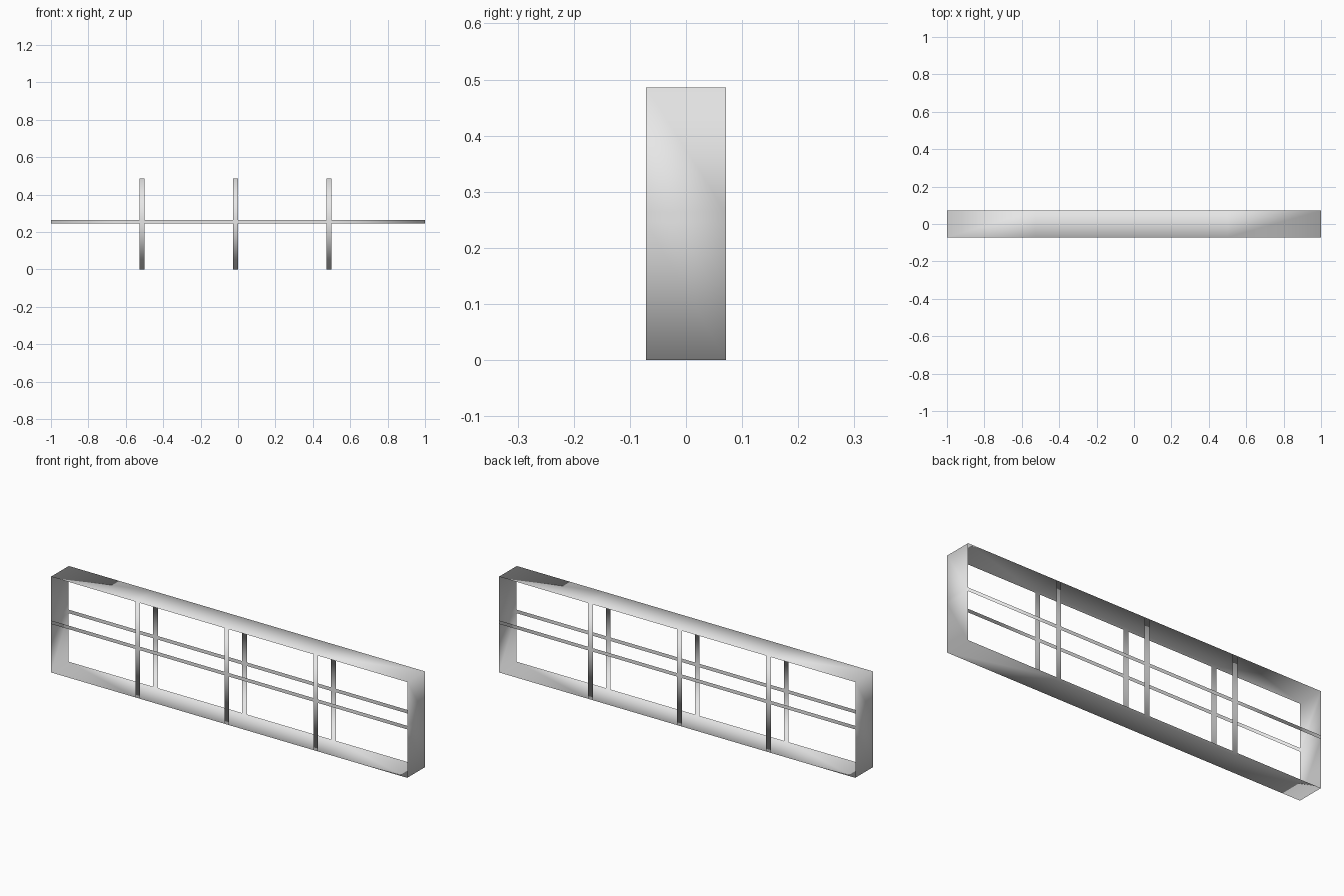
import bpy
import bmesh
from mathutils import Matrix, Vector

cube = bpy.data.objects.get("Cube")
if cube:
    bpy.data.objects.remove(cube, do_unlink=True)

WIDTH, DEPTH, HEIGHT = 2.0, 0.142, 0.486
BAR_X = [(x - 0.027, x) for x in (-0.5, 0.0, 0.5)]   # upright bars
RAIL_Z = (0.246, 0.264)                              # long rail

grey = bpy.data.materials.new("plain_grey")
grey.use_nodes = True
color = (0.8, 0.8, 0.8, 1.0)
grey.diffuse_color = color
grey.node_tree.nodes["Principled BSDF"].inputs["Base Color"].default_value = color

# Thin-walled box standing on the ground
bm = bmesh.new()
size = Matrix.Diagonal((WIDTH, DEPTH, HEIGHT, 1))
bmesh.ops.create_cube(bm, size=1, matrix=Matrix.Translation((0, 0, HEIGHT / 2)) @ size)


def slice_box(position, axis):
    geometry = bm.verts[:] + bm.edges[:] + bm.faces[:]
    bmesh.ops.bisect_plane(bm, geom=geometry, plane_co=axis * position, plane_no=axis)


# Cut the outlines of the bars and the rail
for bar in BAR_X:
    for x in bar:
        slice_box(x, Vector((1, 0, 0)))
for z in RAIL_Z:
    slice_box(z, Vector((0, 0, 1)))


def is_opening(face):
    center = face.calc_center_median()
    in_bar = any(a < center.x < b for a, b in BAR_X)
    in_rail = RAIL_Z[0] < center.z < RAIL_Z[1]
    return abs(face.normal.y) > 0.9 and not in_bar and not in_rail


# Open the front and back between the bars
bm.normal_update()
bmesh.ops.delete(bm, geom=[f for f in bm.faces if is_opening(f)], context='FACES')
for face in bm.faces:
    face.smooth = True

mesh = bpy.data.meshes.new("barred_frame")
bm.to_mesh(mesh)
bm.free()
mesh.materials.append(grey)
frame = bpy.data.objects.new("barred_frame", mesh)
bpy.context.collection.objects.link(frame)
